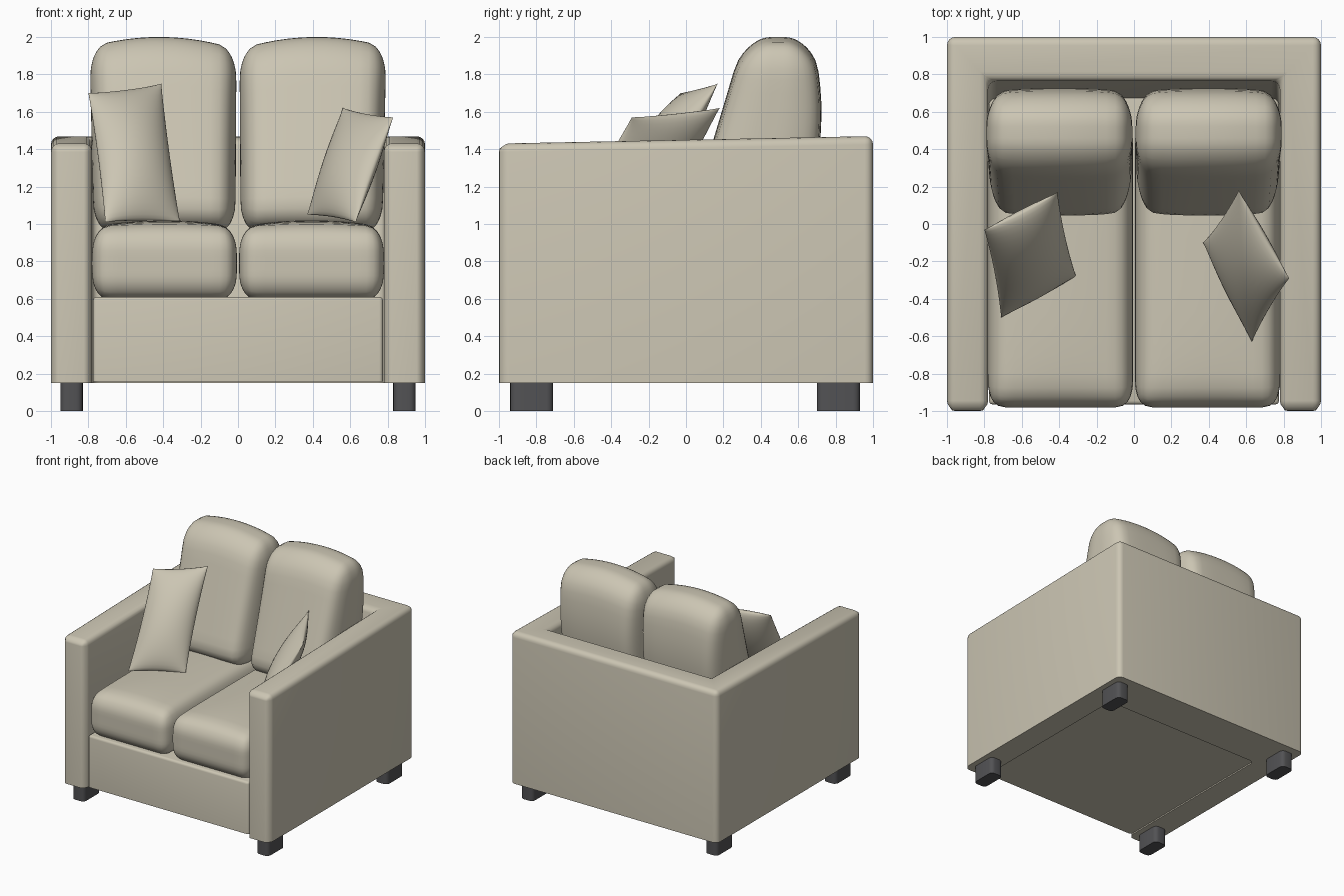
import bpy, bmesh, math
from mathutils import Vector

if "Cube" in bpy.data.objects:
    bpy.data.objects.remove(bpy.data.objects["Cube"])


def material(name, rgb):
    m = bpy.data.materials.new(name)
    m.diffuse_color = (*rgb, 1)
    m.use_nodes = True
    m.node_tree.nodes["Principled BSDF"].inputs["Base Color"].default_value = m.diffuse_color
    return m


FABRIC = material("beige fabric", (0.60, 0.56, 0.45))
LEG = material("dark grey leg", (0.085, 0.085, 0.09))


def finish(bm, name, mat, angle=50):
    bmesh.ops.recalc_face_normals(bm, faces=bm.faces)
    me = bpy.data.meshes.new(name)
    bm.to_mesh(me)
    bm.free()
    me.materials.append(mat)
    ob = bpy.data.objects.new(name, me)
    bpy.context.collection.objects.link(ob)
    bpy.ops.object.select_all(action='DESELECT')
    ob.select_set(True)
    bpy.context.view_layer.objects.active = ob
    bpy.ops.object.shade_smooth_by_angle(angle=math.radians(angle))
    return ob


def soft_box(name, half, radii, shape):
    """Rounded box centred on the origin, then bent by shape(point, unit point)."""
    bm = bmesh.new()
    bmesh.ops.create_cube(bm, size=2)
    bmesh.ops.subdivide_edges(bm, edges=bm.edges[:], cuts=17, use_grid_fill=True)
    for v in bm.verts:
        p = [math.sin(c * math.pi / 2) * h for c, h in zip(v.co, half)]
        core = [max(r - h, min(h - r, c)) for c, h, r in zip(p, half, radii)]
        d = Vector([(c - k) / r for c, k, r in zip(p, core, radii)]).normalized()
        q = Vector([k + e * r for k, e, r in zip(core, d, radii)])
        v.co = shape(q, Vector([c / h for c, h in zip(q, half)]))
    return finish(bm, name, FABRIC)


def bevelled_box(name, lo, hi, mat, width, segments, pick):
    bm = bmesh.new()
    bmesh.ops.create_cube(bm, size=1)
    for v in bm.verts:
        v.co = [a + (c + 0.5) * (b - a) for c, a, b in zip(v.co, lo, hi)]
    bmesh.ops.bevel(bm, geom=[e for e in bm.edges if pick(e)], offset=width,
                    segments=segments, profile=0.5, affect='EDGES')
    return finish(bm, name, mat)


def vertical(e):
    return abs(e.verts[0].co.z - e.verts[1].co.z) > 0.05


# Arms and back: one U-shaped shell, top rising to the rear, back leaning
outline = [(-1, -0.99), (-0.78, -0.99), (-0.78, 0.77), (0.78, 0.77),
           (0.78, -0.99), (1, -0.99), (1, 1), (-1, 1)]
bm = bmesh.new()
rings = []
for top in (0, 1):
    ring = []
    for x, y in outline:
        z = 1.43 + 0.02 * (y + 1) if top else 0.15
        if y == 0.77 and not top:
            y = 0.62
        ring.append(bm.verts.new((x, y, z)))
    rings.append(ring)
n = len(outline)
for i in range(n):
    j = (i + 1) % n
    bm.faces.new((rings[0][i], rings[0][j], rings[1][j], rings[1][i]))
for r in rings:  # caps as left arm, back and right arm
    bm.faces.new((r[0], r[1], r[2], r[7]))
    bm.faces.new((r[2], r[3], r[6], r[7]))
    bm.faces.new((r[3], r[4], r[5], r[6]))
bmesh.ops.recalc_face_normals(bm, faces=bm.faces)
edges = [e for e in bm.edges if max(v.co.z for v in e.verts) > 0.5
         and e.calc_face_angle(0) > 0.6]
bmesh.ops.bevel(bm, geom=edges, offset=0.045, segments=4, profile=0.5, affect='EDGES')
for v in bm.verts:  # slightly bowed arm fronts
    if v.co.y < -0.98:
        v.co.y -= 0.01
finish(bm, "arms_and_back", FABRIC)

# Base under the seat
bevelled_box("base", (-0.775, -0.965, 0.157), (0.775, 0.74, 0.61), FABRIC, 0.02, 3,
             lambda e: min(v.co.z for v in e.verts) > 0.3 or vertical(e))

# Legs
for sx, side in ((-1, "left"), (1, "right")):
    for y0, y1, end in ((-0.94, -0.71, "front"), (0.70, 0.93, "back")):
        xs = sorted((sx * 0.83, sx * 0.95))
        bevelled_box(f"{end}_{side}_leg", (xs[0], y0, 0), (xs[1], y1, 0.16), LEG,
                     0.035, 4, vertical)


# Seat and back cushions, mirrored about x = 0
def seat_shape(s):
    def f(q, u):
        crown = (1 - u.x ** 2) * (1 - u.y ** 4)
        z = 0.79 + q.z + (0.035 * crown if q.z > 0 else 0)
        x = 0.393 + q.x * (1 - 0.02 * u.z ** 2)
        return Vector((s * x, -0.205 + q.y, z))
    return f


def back_shape(s):
    def f(q, u):
        t = (u.z + 1) / 2
        front = 0.0 + 0.31 * t
        back = 0.62 + 0.13 * math.sin(math.pi * min(1, t * 0.75)) - 0.04 * t
        depth = u.y * (1 - 0.13 * u.x ** 4)
        y = (front + back) / 2 + depth * (back - front) / 2
        x = 0.393 + q.x * (0.985 + 0.015 * t) + 0.015 * t * (u.x + 1) / 2
        z = 0.96 + t * (1.04 - 0.06 * (u.x - 0.05) ** 2)
        return Vector((s * x, y, z))
    return f


for s, side in ((-1, "left"), (1, "right")):
    soft_box(f"{side}_seat_cushion", (0.387, 0.775, 0.195), (0.085, 0.12, 0.13),
             seat_shape(s))
    soft_box(f"{side}_back_cushion", (0.385, 0.3, 0.52), (0.09, 0.24, 0.17),
             back_shape(s))


# Loose pillows, each stretched between four corners
def pillow(name, tl, tr, br, bl, thick):
    tl, tr, br, bl = map(Vector, (tl, tr, br, bl))
    normal = (tr - bl).cross(tl - br).normalized()
    bm = bmesh.new()
    for side in (-1, 1):
        new = bmesh.ops.create_grid(bm, x_segments=20, y_segments=20, size=1)["verts"]
        for v in new:
            u, w = (math.sin(c * math.pi / 2) for c in v.co.xy)
            puff = max(0, (1 - u * u) * (1 - w * w)) ** 0.6
            u, w = u * (1 - 0.05 * (1 - w * w)), w * (1 - 0.03 * (1 - u * u))
            a, b = (u + 1) / 2, (w + 1) / 2
            v.co = bl.lerp(br, a).lerp(tl.lerp(tr, a), b) + normal * side * thick * puff
    bmesh.ops.remove_doubles(bm, verts=bm.verts, dist=0.0005)
    finish(bm, name, FABRIC, 80)


pillow("left_pillow", (-0.80, -0.03, 1.70), (-0.41, 0.17, 1.75),
       (-0.31, -0.28, 1.01), (-0.71, -0.50, 1.01), 0.11)
pillow("right_pillow", (0.56, 0.18, 1.62), (0.83, -0.29, 1.57),
       (0.63, -0.63, 1.01), (0.37, -0.10, 1.05), 0.09)
